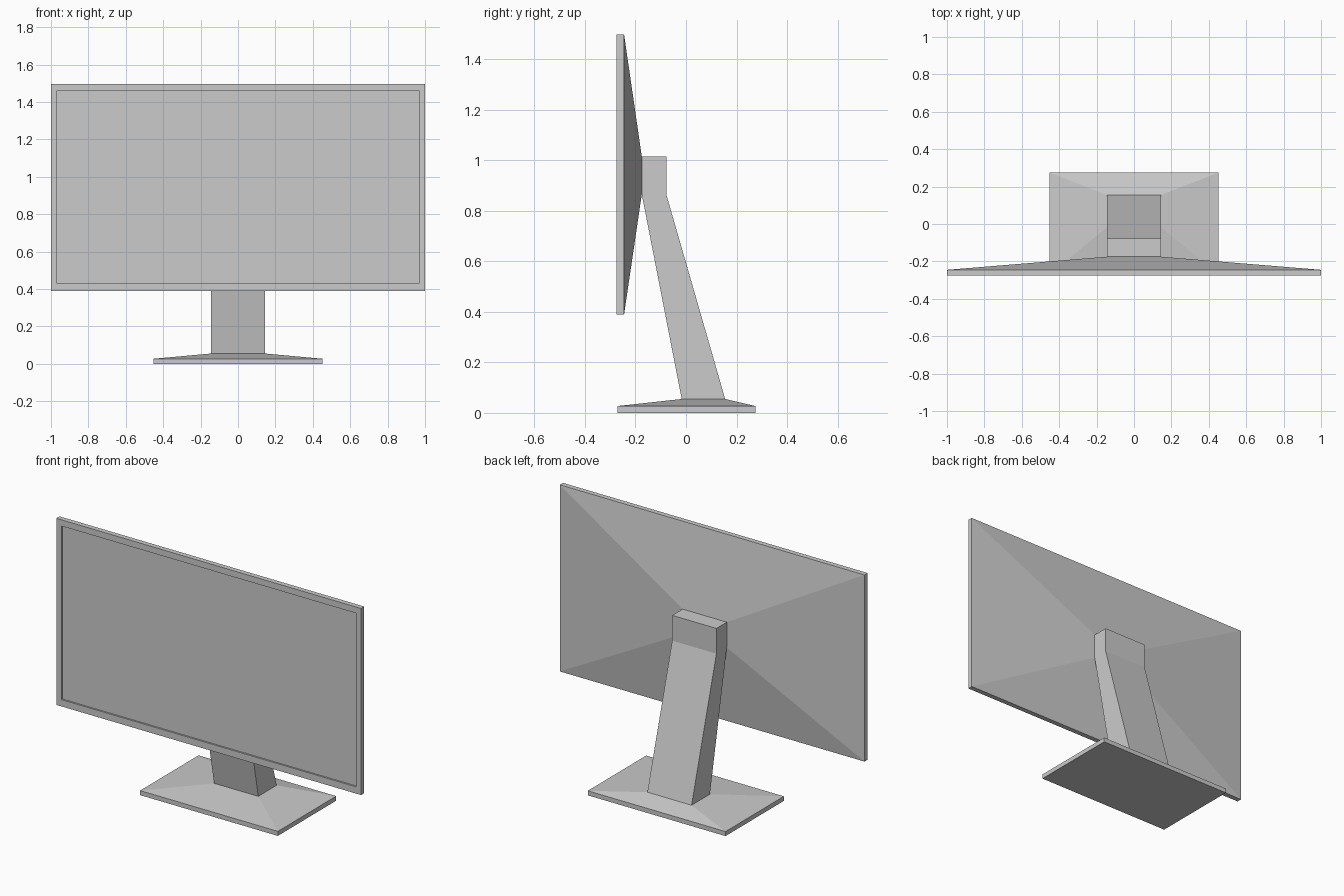
import bpy, bmesh

if "Cube" in bpy.data.objects:
    bpy.data.objects.remove(bpy.data.objects["Cube"])


def loft(name, rings, place):
    """Closed solid through rectangles (u0, u1, v0, v1, height); place maps (u, v, h) to xyz."""
    bm = bmesh.new()
    loops = []
    for u0, u1, v0, v1, h in rings:
        corners = ((u0, v0), (u1, v0), (u1, v1), (u0, v1))
        loops.append([bm.verts.new(place(u, v, h)) for u, v in corners])
    for a, b in zip(loops, loops[1:]):
        for i in range(4):
            j = (i + 1) % 4
            bm.faces.new((a[i], a[j], b[j], b[i]))
    bm.faces.new(loops[0][::-1])
    bm.faces.new(loops[-1])
    bmesh.ops.recalc_face_normals(bm, faces=bm.faces)
    mesh = bpy.data.meshes.new(name)
    bm.to_mesh(mesh)
    bm.free()
    obj = bpy.data.objects.new(name, mesh)
    bpy.context.collection.objects.link(obj)
    return obj


def upright(u, v, h):
    return (u, v, h)


def facing(u, v, h):
    return (u, h, v)


W = 0.145             # half width of the stand
Z0, Z1 = 0.865, 1.015  # mount block height range

# Base: thin slab with a sloped top rising to the foot of the stand
loft("base", [
    (-0.452, 0.452, -0.272, 0.275, 0.0),
    (-0.452, 0.452, -0.272, 0.275, 0.027),
    (-W, W, -0.017, 0.155, 0.055),
], upright)

# Stand: leaning, tapering column with an upright mount block
loft("stand", [
    (-W, W, -0.017, 0.155, 0.055),
    (-W, W, -0.175, -0.078, Z0),
    (-W, W, -0.175, -0.078, Z1),
], upright)

# Screen: recessed display, bezel, rim and pyramid-shaped back
loft("screen", [
    (-0.967, 0.967, 0.43, 1.46, -0.265),
    (-0.967, 0.967, 0.43, 1.46, -0.275),
    (-1.0, 1.0, 0.39, 1.497, -0.275),
    (-1.0, 1.0, 0.39, 1.497, -0.245),
    (-W, W, Z0, Z1, -0.175),
], facing)
